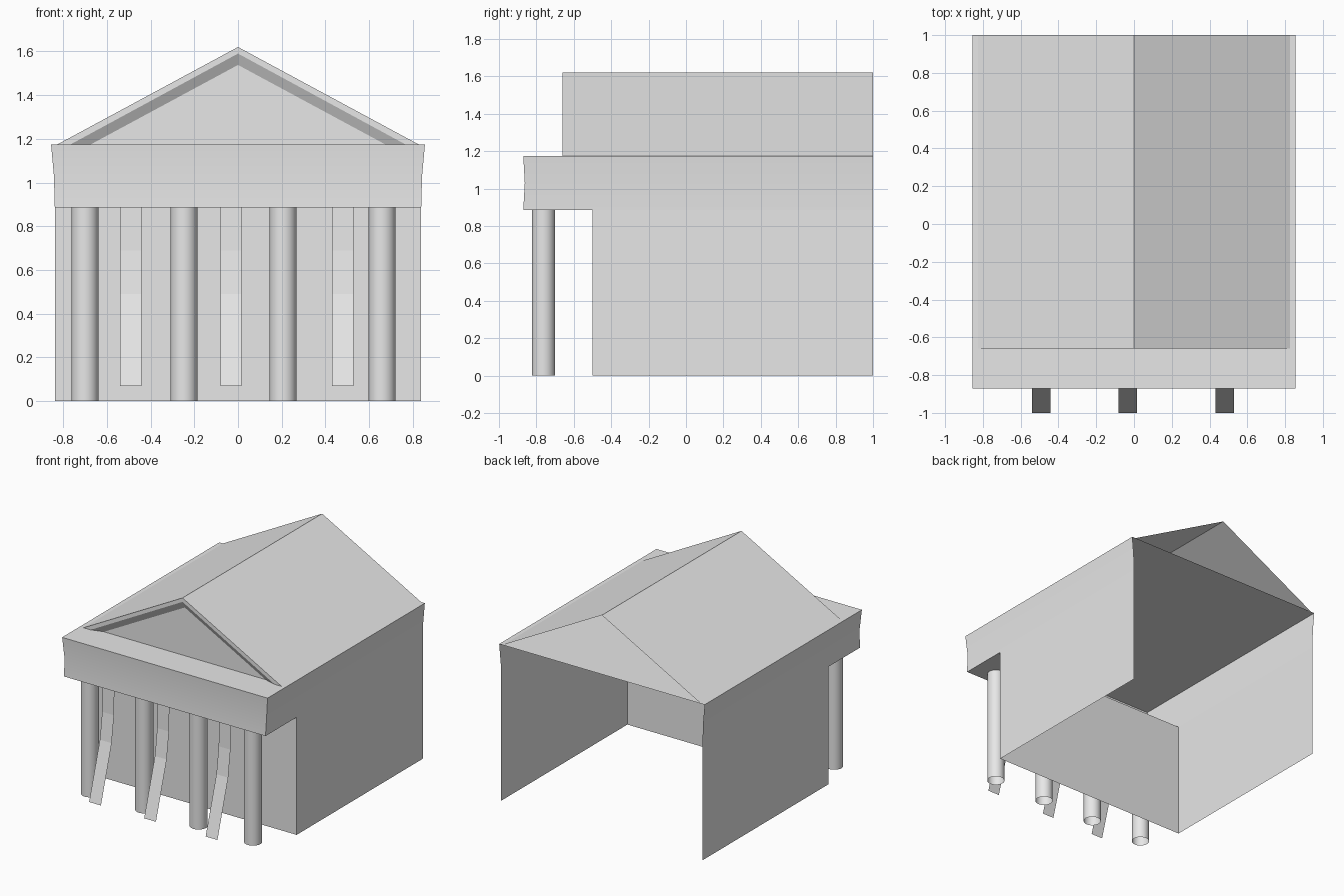
import bpy
import math

cube = bpy.data.objects.get("Cube")
if cube:
    bpy.data.objects.remove(cube, do_unlink=True)

stone = bpy.data.materials.new("pale_stone")
stone.use_nodes = True
stone.diffuse_color = (0.8, 0.8, 0.8, 1)
stone.node_tree.nodes["Principled BSDF"].inputs["Base Color"].default_value = (0.8, 0.8, 0.8, 1)

BACK, WALL_Y, FRONT, GABLE_Y = 1.0, -0.5, -0.87, -0.66
HALF, EAVE_HALF, ROOF_HALF = 0.838, 0.855, 0.825
BEAM_Z, MID_Z, EAVE_Z, RIDGE_Z = 0.885, 1.03, 1.175, 1.62


def make(name, verts, faces, smooth=False):
    mesh = bpy.data.meshes.new(name)
    mesh.from_pydata(verts, [], faces)
    mesh.materials.append(stone)
    obj = bpy.data.objects.new(name, mesh)
    bpy.context.collection.objects.link(obj)
    if smooth:
        bpy.ops.object.select_all(action='DESELECT')
        obj.select_set(True)
        bpy.context.view_layer.objects.active = obj
        bpy.ops.object.shade_smooth_by_angle(angle=math.radians(30))
    return obj


def loft(name, rows, closed=False, smooth=False):
    """Skin a sheet between rows of points of equal length."""
    n = len(rows[0])
    verts = [p for row in rows for p in row]
    faces = []
    for r in range(len(rows) - 1):
        for i in range(n if closed else n - 1):
            j = (i + 1) % n
            faces.append((r * n + i, r * n + j, (r + 1) * n + j, (r + 1) * n + i))
    return make(name, verts, faces, smooth)


def flat(name, x, y0, y1, z):
    return make(name, [(-x, y0, z), (x, y0, z), (x, y1, z), (-x, y1, z)], [(0, 1, 2, 3)])


def wall_row(x, y, z):
    return [(-x, BACK, z), (-x, y, z), (x, y, z), (x, BACK, z)]


# Walls, open at the back
loft("walls", [wall_row(HALF, WALL_Y, 0), wall_row(HALF, WALL_Y, BEAM_Z)])

# Concave beam band wrapping the sides and the porch
loft("beam_band", [wall_row(HALF, FRONT, BEAM_Z),
                   wall_row(HALF + 0.004, FRONT + 0.008, MID_Z),
                   wall_row(EAVE_HALF, FRONT, EAVE_Z)], smooth=True)
porch = flat("porch_soffit", HALF, FRONT, WALL_Y, BEAM_Z)
porch.data.flip_normals()
flat("ceiling", EAVE_HALF, FRONT, BACK, EAVE_Z)


# Roof slopes, open at the back gable
def gable(half, y, top):
    return [(-half, y, EAVE_Z), (0, y, top), (half, y, EAVE_Z)]


loft("roof", [gable(ROOF_HALF, BACK, RIDGE_Z), gable(ROOF_HALF, GABLE_Y, RIDGE_Z)])

# Pediment rim, bevelled reveal and recessed panel
rim = gable(ROOF_HALF, GABLE_Y, RIDGE_Z)
edge = gable(0.765, GABLE_Y, 1.59)
panel = gable(0.673, GABLE_Y + 0.027, 1.538)
loft("pediment_rim", [edge, rim])
loft("pediment_reveal", [panel, edge])
make("pediment_panel", panel, [(0, 2, 1)])

# Columns: open tubes
for k in range(4):
    cx = -0.70 + 0.453 * k
    rows = [[(cx + 0.062 * math.cos(a), -0.762 + 0.062 * math.sin(a), z)
             for a in (math.tau * i / 24 for i in range(24))]
            for z in (0, BEAM_Z)]
    loft(f"column_{k + 1}", rows, closed=True, smooth=True)

# Hanging banners that sweep forward at the bottom
sweep = [(-1.0, 0.07), (-0.872, 0.49), (-0.845, 0.69), (-0.84, BEAM_Z)]
for k, bx in enumerate((-0.49, -0.032, 0.48)):
    loft(f"banner_{k + 1}", [[(bx - 0.049, y, z), (bx + 0.049, y, z)] for y, z in sweep])
